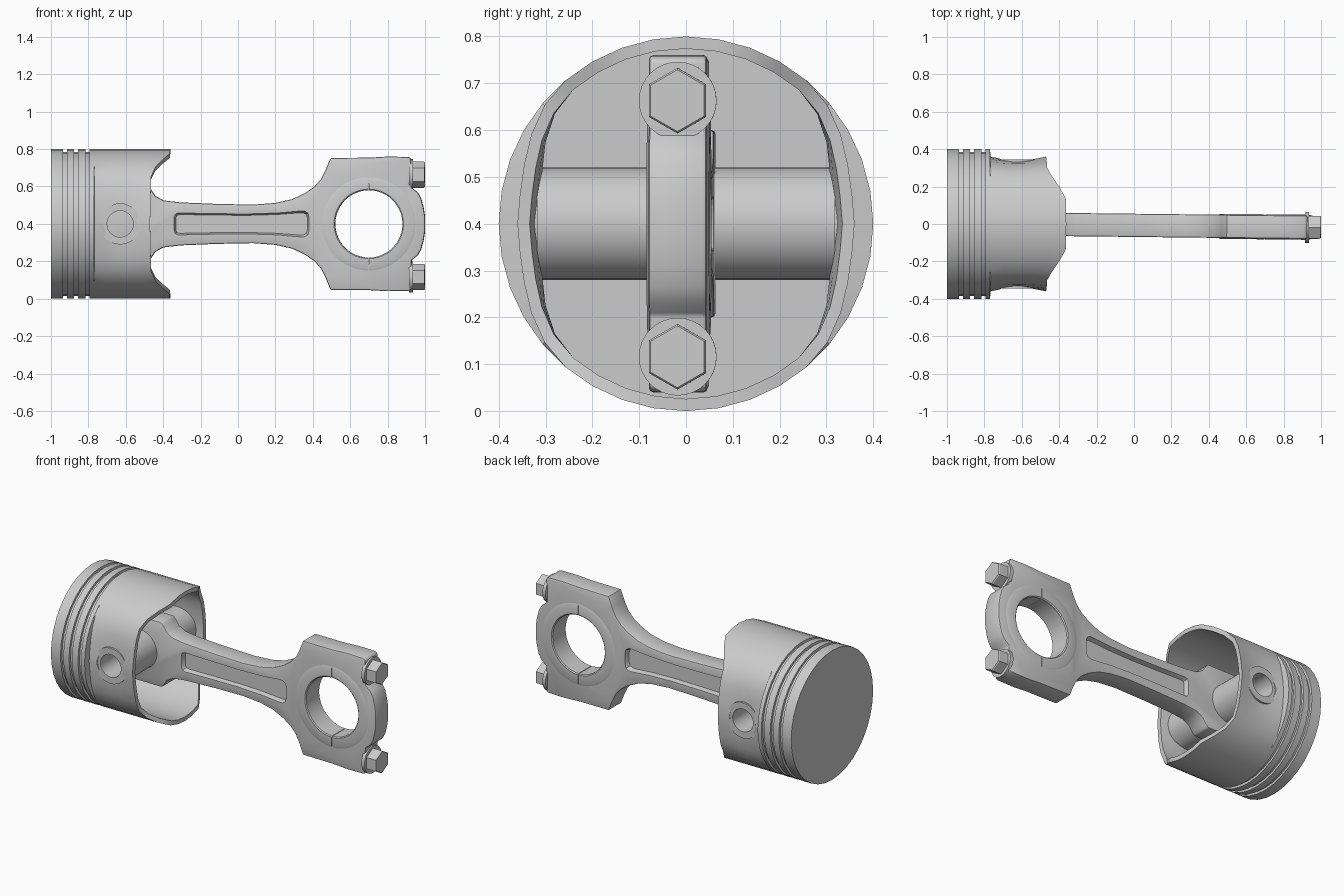
import bpy, bmesh
from math import sin, cos, pi, radians
from mathutils import Matrix, Vector

if "Cube" in bpy.data.objects:
    bpy.data.objects.remove(bpy.data.objects["Cube"])

MID = 0.4                       # height of the shared centre line
PIN_X, CRANK_X = -0.63, 0.70    # pin and crank bore centres
# The rod leans very slightly about the pin
TILT = (Matrix.Translation((PIN_X, 0, 0)) @ Matrix.Rotation(-0.0113, 4, 'Z')
        @ Matrix.Translation((-PIN_X, 0, 0)))


def finish(name, bm):
    bmesh.ops.recalc_face_normals(bm, faces=bm.faces)
    me = bpy.data.meshes.new(name)
    bm.to_mesh(me)
    bm.free()
    ob = bpy.data.objects.new(name, me)
    bpy.context.collection.objects.link(ob)
    return ob


def loft(name, loops, caps=True, closed=False):
    """Skin a series of equal-length point loops."""
    bm = bmesh.new()
    rings = [[bm.verts.new(p) for p in lp] for lp in loops]
    pairs = list(zip(rings, rings[1:])) + ([(rings[-1], rings[0])] if closed else [])
    for a, b in pairs:
        for i in range(len(a)):
            j = (i + 1) % len(a)
            bm.faces.new((a[i], a[j], b[j], b[i]))
    if caps:
        bm.faces.new(rings[0])
        bm.faces.new(rings[-1])
    return finish(name, bm)


def circle(cu, cv, r, n, phase=0.0):
    return [(cu + r * cos(phase + 2 * pi * i / n), cv + r * sin(phase + 2 * pi * i / n))
            for i in range(n)]


def plate(name, pts, y0, y1, pts1=None):
    """Extrude an (x, z) outline along y, optionally to a second outline."""
    return loft(name, [[(x, y0, z) for x, z in pts], [(x, y1, z) for x, z in pts1 or pts]])


def ring(name, cx, profile, n):
    """Turn a closed (radius, y) profile about a y axis."""
    return loft(name, [[(x, y, z) for x, z in circle(cx, MID, r, n)] for r, y in profile],
                caps=False, closed=True)


def mirrored(half, mid=MID):
    return [(x, mid + h) for x, h in half] + [(x, mid - h) for x, h in reversed(half)]


def cut(ob, cutters):
    for c in cutters:
        m = ob.modifiers.new("cut", 'BOOLEAN')
        m.operation, m.solver, m.object = 'DIFFERENCE', 'EXACT', c
    bpy.context.view_layer.update()
    dg = bpy.context.evaluated_depsgraph_get()
    me = bpy.data.meshes.new_from_object(ob.evaluated_get(dg))
    ob.modifiers.clear()
    ob.data = me
    for c in cutters:
        bpy.data.objects.remove(c)


def smooth(ob, angle=32):
    bpy.ops.object.select_all(action='DESELECT')
    ob.select_set(True)
    bpy.context.view_layer.objects.active = ob
    bpy.ops.object.shade_smooth_by_angle(angle=radians(angle))


# Piston: grooved crown, then a thin skirt waisted at the pin sides
N = 36


def skirt_end(t):
    table = [(0, -0.362), (20, -0.365), (30, -0.40), (40, -0.44), (50, -0.465), (90, -0.47)]
    a = abs(t) % 180
    a = min(a, 180 - a)
    for (a0, x0), (a1, x1) in zip(table, table[1:]):
        if a <= a1:
            return x0 + (x1 - x0) * (a - a0) / (a1 - a0)
    return -0.47


def side(t):
    a = abs(t) % 180
    a = min(a, 180 - a)
    k = min(max((a - 40) / 42, 0), 1)
    return k * k * (3 - 2 * k)


def round_loop(x, r):
    return [(x, r * sin(2 * pi * i / N), MID + r * cos(2 * pi * i / N)) for i in range(N)]


def skirt_loop(f, inset=0.0):
    out = []
    for i in range(N):
        t = 360 * i / N
        r = 0.4 - side(t) * (0.04 + 0.02 * sin(pi * f)) - inset
        x = -0.766 + f * (skirt_end(t) + 0.766)
        out.append((x, r * sin(radians(t)), MID + r * cos(radians(t))))
    return out


loops = [round_loop(-1, 0.4)]
for g0, g1 in ((-0.935, -0.915), (-0.876, -0.856), (-0.815, -0.795)):
    loops += [round_loop(g0, 0.4), round_loop(g0, 0.385),
              round_loop(g1, 0.385), round_loop(g1, 0.4)]
loops.append(round_loop(-0.77, 0.4))
steps = [0, 0.2, 0.4, 0.6, 0.8, 1]
loops += [skirt_loop(f) for f in steps]
loops += [skirt_loop(f, 0.026) for f in reversed(steps)]
loops.append([(-0.85, y, z) for _, y, z in skirt_loop(0, 0.026)])
piston = loft("piston", loops)
cut(piston, [plate("pin_hole", circle(PIN_X, MID, 0.09, 32), -0.5, 0.5)])
smooth(piston)

# Pin bosses reaching from the skirt to the rod
for s, label in ((-1, "front"), (1, "back")):
    boss = ring("pin_boss_" + label, PIN_X,
                [(0.07, s * 0.05), (0.07, s * 0.344), (0.11, s * 0.344),
                 (0.11, s * 0.318), (0.12, s * 0.318), (0.12, s * 0.05)], 32)
    smooth(boss)

# Connecting rod: mirrored outline with crank bore and web recesses
rod_half = [(1.0, 0.04), (0.992, 0.09), (0.98, 0.135), (0.962, 0.168), (0.928, 0.195),
            (0.926, 0.35), (0.91, 0.358), (0.80, 0.36), (0.70, 0.354), (0.495, 0.353),
            (0.47, 0.29), (0.445, 0.24), (0.41, 0.20), (0.36, 0.165), (0.29, 0.132),
            (0.20, 0.112), (0.08, 0.103), (-0.12, 0.107), (-0.31, 0.115), (-0.40, 0.126),
            (-0.442, 0.15), (-0.462, 0.18), (-0.48, 0.20), (-0.70, 0.20), (-0.78, 0.13),
            (-0.81, 0.05)]
slot_half = [(0.385, 0.04), (0.378, 0.063), (0.36, 0.074), (0.335, 0.074), (0.22, 0.063),
             (0.05, 0.057), (-0.15, 0.059), (-0.32, 0.063), (-0.338, 0.057), (-0.345, 0.04)]
floor_half = [(0.02 + (x - 0.02) * 0.965, h * 0.8) for x, h in slot_half]
rod = plate("connecting_rod", mirrored(rod_half), -0.062, 0.062)
bev = rod.modifiers.new("bevel", 'BEVEL')
bev.width, bev.segments, bev.limit_method = 0.008, 2, 'ANGLE'
cutters = [plate("bore", circle(CRANK_X, MID, 0.215, 48), -0.2, 0.2)]
for s in (-1, 1):
    cutters.append(plate("slot", mirrored(floor_half), s * 0.035, s * 0.075,
                         mirrored(slot_half)))
cut(rod, cutters)

# Bearing shell, split into two halves at the cap joint
bearing = ring("bearing_shell", CRANK_X,
               [(0.18, -0.062), (0.186, -0.067), (0.236, -0.067), (0.255, -0.060),
                (0.255, 0.060), (0.236, 0.067), (0.186, 0.067), (0.18, 0.062)], 48)
cut(bearing, [plate("joint", [(CRANK_X - 0.002, 0), (CRANK_X + 0.002, 0),
                              (CRANK_X + 0.002, 0.8), (CRANK_X - 0.002, 0.8)], -0.2, 0.2)])
rod_parts = [rod, bearing]

# Cap bolts: round flange and hexagonal head with a chamfered end
for z, label in ((0.663, "upper"), (0.116, "lower")):
    def along_x(name, stations, n):
        return loft(name, [[(x, y, zz) for y, zz in circle(0, z, r, n, pi / 2)]
                           for x, r in stations])
    rod_parts.append(along_x("bolt_flange_" + label, [(0.915, 0.083), (0.936, 0.083)], 32))
    rod_parts.append(along_x("bolt_head_" + label,
                             [(0.93, 0.07), (0.994, 0.07), (0.999, 0.066)], 6))

for ob in rod_parts:
    ob.data.transform(TILT)
    smooth(ob)
